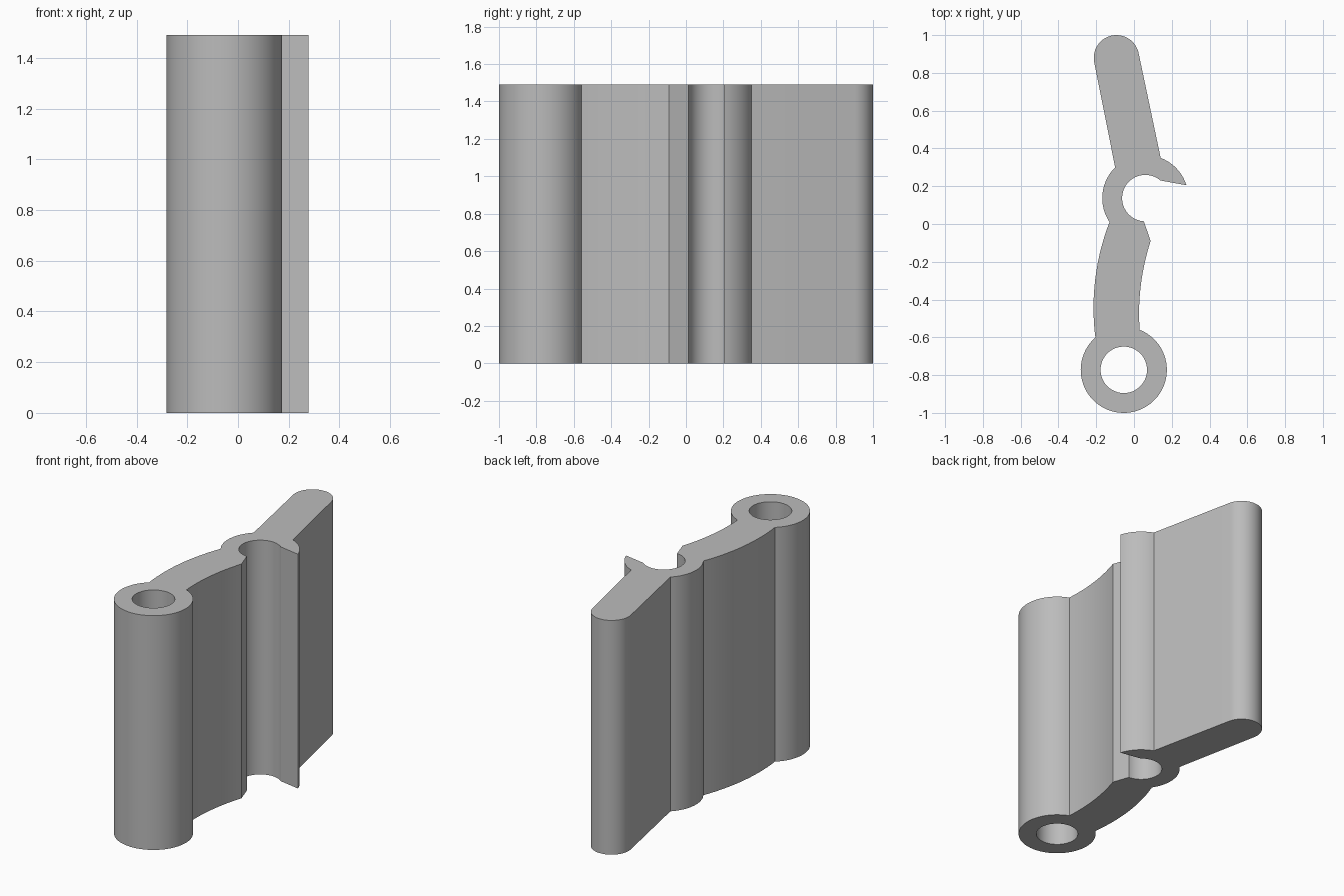
import bpy
import bmesh
import math
from mathutils import Vector

if "Cube" in bpy.data.objects:
    bpy.data.objects.remove(bpy.data.objects["Cube"], do_unlink=True)

HEIGHT = 1.49
RING = Vector((-0.054, -0.772))   # pivot ring centre
CLIP = Vector((0.06, 0.137))      # open clip centre
TIP = Vector((-0.093, 0.88))      # rounded handle end
OUTER, INNER, TIP_R = 0.228, 0.123, 0.12


def arc(centre, radius, start, end, clockwise, steps):
    """Arc around centre, between the directions of two points."""
    a = math.atan2(start[1] - centre.y, start[0] - centre.x)
    b = math.atan2(end[1] - centre.y, end[0] - centre.x)
    sweep = (b - a) % math.tau
    if clockwise:
        sweep -= math.tau
    return [centre + radius * Vector((math.cos(a + sweep * i / steps),
                                      math.sin(a + sweep * i / steps)))
            for i in range(steps + 1)]


def bow(start, mid, end, steps=14):
    """Gentle curve through three points."""
    s, m, e = Vector(start), Vector(mid), Vector(end)
    c = 2 * m - (s + e) / 2
    return [s * (1 - t) ** 2 + c * 2 * t * (1 - t) + e * t * t
            for t in (i / steps for i in range(1, steps))]


# Outline, counter-clockwise from the left arm joint around the ring
outline = arc(RING, OUTER, (-0.205, -0.6), (0.03, -0.56), False, 56)
outline += bow((0.03, -0.56), (0.036, -0.325), (0.088, -0.09))
outline += [Vector((0.088, -0.09))]
# Clip socket and its pointed lip
outline += arc(CLIP, INNER, (0.052, 0.012), (0.14, 0.23), True, 32)
outline += arc(CLIP, OUTER, (0.276, 0.205), (0.14, 0.347), False, 10)
# Handle and its rounded end
outline += arc(TIP, TIP_R, (0.025, 0.903), (-0.211, 0.857), False, 28)
# Back of the clip and of the arm
outline += arc(CLIP, OUTER, (-0.1, 0.3), (-0.13, 0.01), False, 20)
outline += bow((-0.13, 0.01), (-0.205, -0.29), (-0.205, -0.6))
# Pin hole through the ring
hole = [RING + INNER * Vector((math.cos(i * math.tau / 48), math.sin(i * math.tau / 48)))
        for i in range(48)]

# Fill the profile and raise it
bm = bmesh.new()
edges = []
for loop in (outline, hole):
    verts = [bm.verts.new((p.x, p.y, 0)) for p in loop]
    edges += [bm.edges.new((v, verts[i - 1])) for i, v in enumerate(verts)]
bmesh.ops.triangle_fill(bm, edges=edges, use_beauty=True, normal=(0, 0, 1))
raised = bmesh.ops.extrude_face_region(bm, geom=bm.faces[:], use_keep_orig=True)
top = [g for g in raised["geom"] if isinstance(g, bmesh.types.BMVert)]
bmesh.ops.translate(bm, verts=top, vec=(0, 0, HEIGHT))
bmesh.ops.recalc_face_normals(bm, faces=bm.faces[:])

mesh = bpy.data.meshes.new("hinged_lever")
bm.to_mesh(mesh)
bm.free()
lever = bpy.data.objects.new("hinged_lever", mesh)
bpy.context.collection.objects.link(lever)

# Plain grey
grey = bpy.data.materials.new("plain_grey")
grey.use_nodes = True
colour = (0.5, 0.5, 0.5, 1)
grey.diffuse_color = colour
grey.node_tree.nodes["Principled BSDF"].inputs["Base Color"].default_value = colour
mesh.materials.append(grey)

bpy.context.view_layer.objects.active = lever
lever.select_set(True)
bpy.ops.object.shade_smooth_by_angle(angle=math.radians(25))
